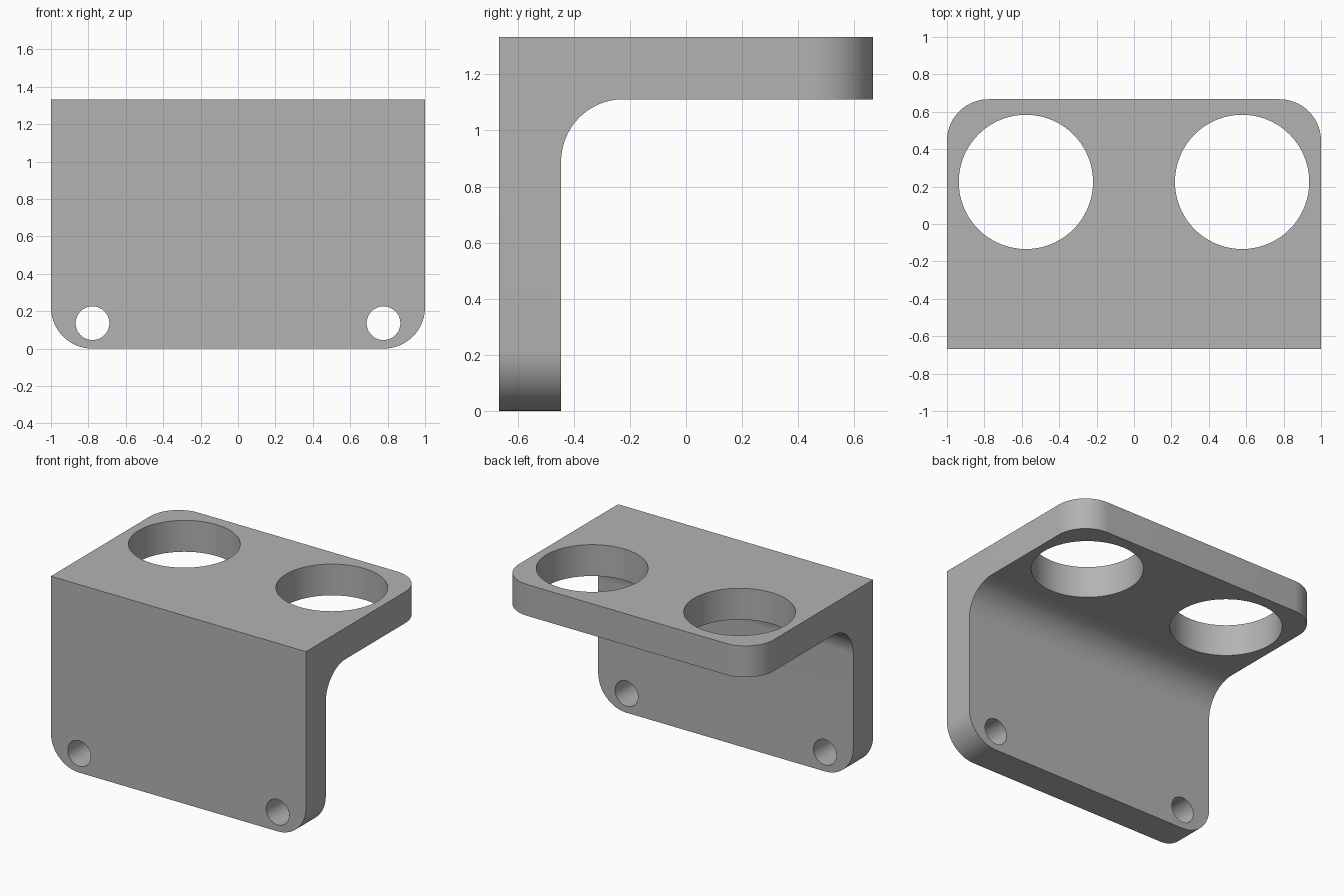
import bpy, bmesh
from math import pi, sin, cos

old = bpy.data.objects.get("Cube")
if old:
    bpy.data.objects.remove(old, do_unlink=True)

HALF_W, HALF_D, HEIGHT = 1.0, 0.667, 1.333
THICK = RADIUS = 0.222

grey = bpy.data.materials.new("plain_grey")
grey.use_nodes = True
colour = (0.45, 0.45, 0.45, 1)
grey.diffuse_color = colour
grey.node_tree.nodes["Principled BSDF"].inputs["Base Color"].default_value = colour


def add_object(name, bm):
    mesh = bpy.data.meshes.new(name)
    bm.to_mesh(mesh)
    bm.free()
    mesh.materials.append(grey)
    obj = bpy.data.objects.new(name, mesh)
    bpy.context.collection.objects.link(obj)
    return obj


# L-shaped side profile (y, z) with a filleted inner corner
inner_y, inner_z = -HALF_D + THICK, HEIGHT - THICK
profile = [(-HALF_D, 0), (inner_y, 0)]
for i in range(25):
    a = pi - pi / 2 * i / 24
    profile.append((inner_y + RADIUS + RADIUS * cos(a),
                    inner_z - RADIUS + RADIUS * sin(a)))
profile += [(HALF_D, inner_z), (HALF_D, HEIGHT), (-HALF_D, HEIGHT)]

# Extrude the profile across the width
bm = bmesh.new()
face = bm.faces.new([bm.verts.new((-HALF_W, y, z)) for y, z in profile])
extruded = bmesh.ops.extrude_face_region(bm, geom=[face])["geom"]
bmesh.ops.translate(bm, vec=(2 * HALF_W, 0, 0),
                    verts=[v for v in extruded if isinstance(v, bmesh.types.BMVert)])
bmesh.ops.recalc_face_normals(bm, faces=bm.faces)


# Round the free corners of both plates
def is_corner(edge):
    a, b = (v.co for v in edge.verts)
    same_side = abs(a.x - b.x) < 0.01
    at_bottom = max(a.z, b.z) < 0.01
    at_back = min(a.y, b.y) > HALF_D - 0.01
    return same_side and (at_bottom or at_back)


bmesh.ops.bevel(bm, geom=[e for e in bm.edges if is_corner(e)], offset=RADIUS,
                offset_type='OFFSET', segments=20, profile=0.5, affect='EDGES')
bracket = add_object("angle_bracket", bm)


# Hole cutters: two large through the shelf, two small through the wall
def cut_hole(name, radius, location, tilt):
    bm = bmesh.new()
    bmesh.ops.create_cone(bm, cap_ends=True, segments=72, radius1=radius,
                          radius2=radius, depth=2 * THICK)
    cutter = add_object(name, bm)
    cutter.location = location
    cutter.rotation_euler.x = tilt
    cutter.hide_render = True
    mod = bracket.modifiers.new(name, 'BOOLEAN')
    mod.operation = 'DIFFERENCE'
    mod.solver = 'EXACT'
    mod.object = cutter
    return cutter


cutters = []
for label, side in (("left", 1), ("right", -1)):
    cutters.append(cut_hole("shelf_hole_" + label, 0.359,
                            (side * 0.578, 0.225, HEIGHT - THICK / 2), 0))
    cutters.append(cut_hole("screw_hole_" + label, 0.09,
                            (side * 0.778, -HALF_D + THICK / 2, 0.136), pi / 2))

# Apply the cuts, discard the cutters and smooth the curved surfaces
bpy.ops.object.select_all(action='DESELECT')
bracket.select_set(True)
bpy.context.view_layer.objects.active = bracket
for mod in list(bracket.modifiers):
    bpy.ops.object.modifier_apply(modifier=mod.name)
for cutter in cutters:
    bpy.data.objects.remove(cutter, do_unlink=True)
bpy.ops.object.shade_smooth_by_angle(angle=pi / 6)
